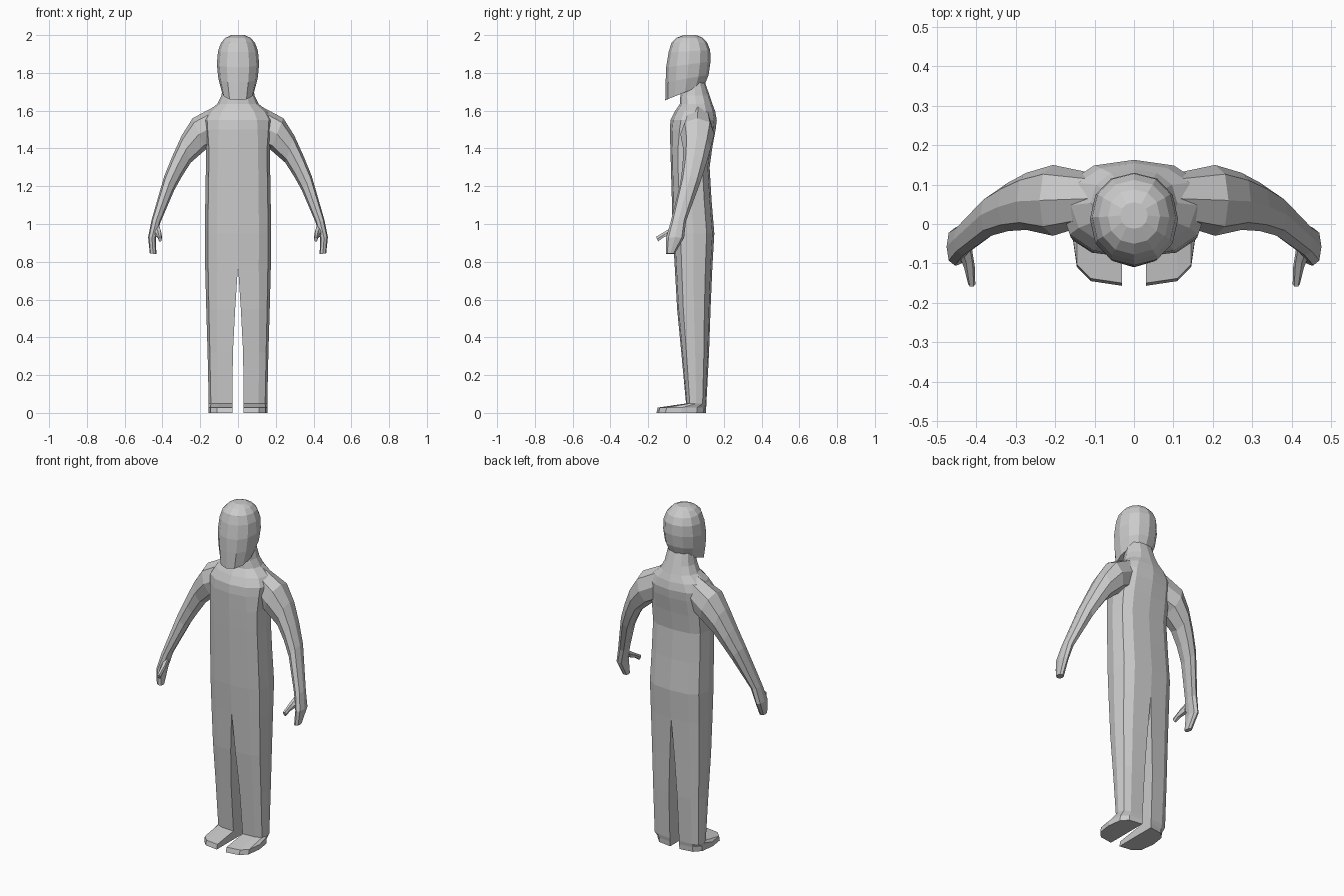
import bpy, bmesh, math
from mathutils import Vector


def sgnpow(t, e):
    return math.copysign(abs(t) ** e, t) if abs(t) > 1e-6 else 0.0


def ring(c, a, b, n=12, p=3.0):
    """Super-ellipse ring around c with half axes a and b."""
    c, a, b = Vector(c), Vector(a), Vector(b)
    return [c + a * sgnpow(math.cos(2 * math.pi * i / n), 2 / p)
            + b * sgnpow(math.sin(2 * math.pi * i / n), 2 / p) for i in range(n)]


def half_ring(x0, x1, yf, yb, z, p=3.0):
    """D-shaped ring: flat inner side at x0, rounded outer side at x1."""
    full = ring((0, (yf + yb) / 2, z), (1, 0, 0), (0, (yb - yf) / 2, 0), 12, p)
    return [Vector((x0 + (x1 - x0) * q.x, q.y, q.z))
            for q in (full[i] for i in (9, 10, 11, 0, 1, 2, 3))]


def loft(name, rings, cap_start=False, cap_end=False, mirror=False):
    bm = bmesh.new()
    vs = [[bm.verts.new(q) for q in r] for r in rings]
    for r, s in zip(vs, vs[1:]):
        for i in range(len(r)):
            j = (i + 1) % len(r)
            bm.faces.new((r[i], r[j], s[j], s[i]))
    if cap_start:
        bm.faces.new(vs[0][::-1])
    if cap_end:
        bm.faces.new(vs[-1])
    bmesh.ops.recalc_face_normals(bm, faces=bm.faces)
    me = bpy.data.meshes.new(name)
    bm.to_mesh(me)
    bm.free()
    ob = bpy.data.objects.new(name, me)
    bpy.context.collection.objects.link(ob)
    if mirror:
        m = ob.modifiers.new("mirror", 'MIRROR')
        m.use_mirror_merge = False
    return ob


# Torso and neck: z, half width, front y, back y, roundness
torso = [(0.78, 0.174, -0.06, 0.14, 3), (0.95, 0.176, -0.07, 0.15, 3),
         (1.13, 0.173, -0.075, 0.135, 3), (1.30, 0.17, -0.08, 0.125, 3),
         (1.41, 0.17, -0.083, 0.14, 3), (1.50, 0.18, -0.086, 0.157, 2.5),
         (1.55, 0.185, -0.082, 0.163, 2.3), (1.595, 0.16, -0.06, 0.155, 2.2),
         (1.635, 0.11, -0.033, 0.14, 2.2), (1.68, 0.088, -0.03, 0.125, 2.2),
         (1.75, 0.075, -0.01, 0.10, 2.2)]
loft("torso", [ring((0, (f + b) / 2, z), (w, 0, 0), (0, (b - f) / 2, 0), 12, p)
               for z, w, f, b, p in torso])

# Legs: z, inner x, outer x, front y, back y
legs = [(0.78, 0.0, 0.174, -0.06, 0.14), (0.55, 0.015, 0.168, -0.047, 0.13),
        (0.32, 0.027, 0.161, -0.025, 0.122), (0.05, 0.03, 0.155, 0.0, 0.108)]
loft("leg", [half_ring(i, o, f, b, z) for z, i, o, f, b in legs], mirror=True)

# Feet
feet = [(0.05, 0.03, 0.155, 0.0, 0.108), (0.028, 0.03, 0.157, -0.15, 0.107),
        (0.0, 0.03, 0.157, -0.157, 0.105)]
loft("foot", [half_ring(i, o, f, b, z) for z, i, o, f, b in feet],
     cap_end=True, mirror=True)


def limb_ring(ox, oz, ix, iz, f, b, n=8, p=2.3):
    c = ((ox + ix) / 2, (f + b) / 2, (oz + iz) / 2)
    return ring(c, ((ox - ix) / 2, 0, (oz - iz) / 2), (0, (b - f) / 2, 0), n, p)


# Arms: outer x z, inner x z, front y, back y
arms = [(0.10, 1.635, 0.12, 1.42, 0.0, 0.13), (0.24, 1.56, 0.172, 1.393, -0.03, 0.15),
        (0.297, 1.47, 0.25, 1.325, -0.015, 0.13), (0.345, 1.365, 0.295, 1.255, -0.018, 0.105),
        (0.39, 1.255, 0.337, 1.18, -0.03, 0.075), (0.458, 1.02, 0.41, 1.01, -0.08, 0.0)]
loft("arm", [limb_ring(*a) for a in arms], mirror=True)

# Hands
hands = [(0.458, 1.02, 0.41, 1.01, -0.08, 0.0), (0.476, 0.93, 0.435, 0.925, -0.105, -0.01),
         (0.467, 0.845, 0.432, 0.84, -0.105, -0.06)]
loft("hand", [limb_ring(*h) for h in hands], cap_end=True, mirror=True)

# Thumbs
loft("thumb", [ring((0.432, -0.06, 0.975), (0.02, 0, 0), (0, 0.018, 0.033), 6, 2.5),
               ring((0.418, -0.11, 0.948), (0.014, 0, 0), (0, 0.012, 0.022), 6, 2.5),
               ring((0.412, -0.153, 0.92), (0.009, 0, 0), (0, -0.006, 0.014), 6, 2.5)],
     cap_end=True, mirror=True)

# Head: front z, back z, half width, front y, back y
head = [(1.655, 1.74, 0.085, -0.11, 0.10), (1.75, 1.79, 0.104, -0.108, 0.12),
        (1.83, 1.86, 0.112, -0.105, 0.13), (1.91, 1.92, 0.106, -0.092, 0.128),
        (1.96, 1.96, 0.09, -0.077, 0.112), (1.986, 1.986, 0.066, -0.05, 0.088),
        (2.0, 2.0, 0.035, -0.012, 0.055)]
loft("head", [ring((0, (f + b) / 2, (zf + zb) / 2), (w, 0, 0),
                   (0, (b - f) / 2, (zb - zf) / 2), 12, 2.15)
              for zf, zb, w, f, b in head], cap_start=True, cap_end=True)
